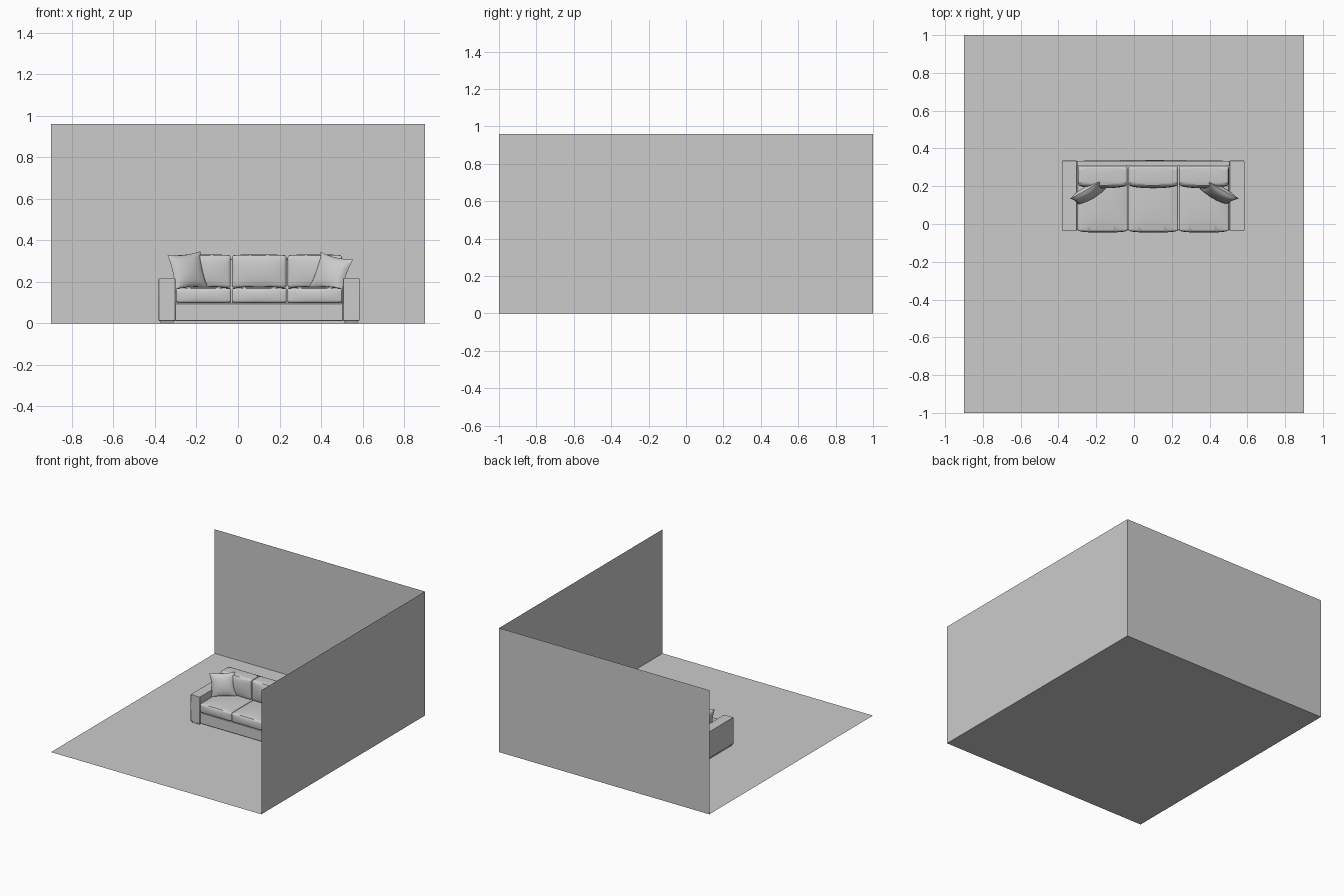
import bpy, bmesh
from math import radians
from mathutils import Matrix, Vector

if "Cube" in bpy.data.objects:
    bpy.data.objects.remove(bpy.data.objects["Cube"])


def finish(name, bm, bevel=0.0, segments=2, smooth=True):
    bmesh.ops.recalc_face_normals(bm, faces=bm.faces)
    me = bpy.data.meshes.new(name)
    bm.to_mesh(me)
    bm.free()
    ob = bpy.data.objects.new(name, me)
    bpy.context.collection.objects.link(ob)
    if bevel:
        m = ob.modifiers.new("rounding", 'BEVEL')
        m.width, m.segments = bevel, segments
        m.limit_method, m.angle_limit = 'ANGLE', radians(50)
    if smooth:
        for p in me.polygons:
            p.use_smooth = True
        bpy.ops.object.select_all(action='DESELECT')
        bpy.context.view_layer.objects.active = ob
        ob.select_set(True)
        bpy.ops.object.shade_smooth_by_angle(angle=radians(40))
    return ob


def panel(name, corners):
    bm = bmesh.new()
    bm.faces.new([bm.verts.new(c) for c in corners])
    return finish(name, bm, smooth=False)


def box(name, lo, hi, bevel=0.003, cuts=0, puff_neg=(0, 0, 0), puff_pos=(0, 0, 0)):
    """Box between two corners; sides may be puffed outward like upholstery."""
    lo, hi = Vector(lo), Vector(hi)
    mid, half = (lo + hi) / 2, (hi - lo) / 2
    bm = bmesh.new()
    bmesh.ops.create_cube(bm, size=2)
    if cuts:
        bmesh.ops.subdivide_edges(bm, edges=bm.edges[:], cuts=cuts, use_grid_fill=True)
    for v in bm.verts:
        p = v.co.copy()
        for i in range(3):
            a, b = p[(i + 1) % 3], p[(i + 2) % 3]
            amount = puff_pos[i] * max(p[i], 0) - puff_neg[i] * max(-p[i], 0)
            v.co[i] = mid[i] + half[i] * p[i] + amount * ((1 - a * a) * (1 - b * b)) ** 0.6 \
                if abs(a) < .999 and abs(b) < .999 else mid[i] + half[i] * p[i]
    return finish(name, bm, bevel, 3 if cuts else 2)


def pillow(name, center, turn, lean, roll, size=0.182, thick=0.033, n=16):
    """Square scatter pillow with pinched corners; its face looks toward -y."""
    bm = bmesh.new()
    for side in (-1, 1):
        grid = []
        for i in range(n + 1):
            row = []
            for j in range(n + 1):
                u, v = 2 * i / n - 1, 2 * j / n - 1
                x = u * (1 - 0.10 * (1 - v * v)) * size / 2
                z = v * (1 - 0.10 * (1 - u * u)) * size / 2
                y = side * thick * ((1 - u * u) * (1 - v * v)) ** 0.5
                row.append(bm.verts.new((x, y, z)))
            grid.append(row)
        for i in range(n):
            for j in range(n):
                bm.faces.new((grid[i][j], grid[i + 1][j], grid[i + 1][j + 1], grid[i][j + 1]))
    bmesh.ops.remove_doubles(bm, verts=bm.verts, dist=1e-5)
    rot = Matrix.Rotation(radians(turn), 4, 'Z') @ Matrix.Rotation(radians(lean), 4, 'X') \
        @ Matrix.Rotation(radians(roll), 4, 'Y')
    bm.transform(Matrix.Translation(center) @ rot)
    return finish(name, bm)


# Room: floor and two thin walls
X, Y, H = 0.9, 1.0, 0.96
panel("floor", [(-X, -Y, 0), (X, -Y, 0), (X, Y, 0), (-X, Y, 0)])
panel("back_wall", [(-X, Y, 0), (X, Y, 0), (X, Y, H), (-X, Y, H)])
panel("right_wall", [(X, -Y, 0), (X, Y, 0), (X, Y, H), (X, -Y, H)])

# Sofa arms, each on a plinth foot
for side, x0 in (("left", -0.382), ("right", 0.506)):
    box(side + "_arm", (x0, -0.035, 0.012), (x0 + 0.08, 0.335, 0.217))
    box(side + "_foot", (x0 + 0.008, -0.028, 0), (x0 + 0.072, 0.328, 0.012), 0.001)

# Base rail and back panel between the arms
box("base", (-0.302, -0.032, 0.012), (0.506, 0.31, 0.095))
box("back_panel", (-0.302, 0.306, 0.012), (0.506, 0.334, 0.31), 0.004, 7, puff_pos=(0, 0.004, 0))

# Three seat cushions and three back cushions
W = 0.268
for k in range(3):
    x0 = -0.300 + k * W
    box(f"seat_cushion_{k + 1}", (x0 + 0.002, -0.036, 0.098), (x0 + W - 0.002, 0.30, 0.168),
        0.009, 9, (0, 0.010, 0), (0, 0, 0.013))
    box(f"back_cushion_{k + 1}", (x0 + 0.003, 0.205, 0.172), (x0 + W - 0.003, 0.307, 0.327),
        0.011, 9, (0, 0.016, 0), (0, 0, 0.005))

# Scatter pillows in the corners
pillow("left_pillow", (-0.242, 0.163, 0.250), 28, -14, -6)
pillow("right_pillow", (0.448, 0.163, 0.240), -26, -16, 12)
